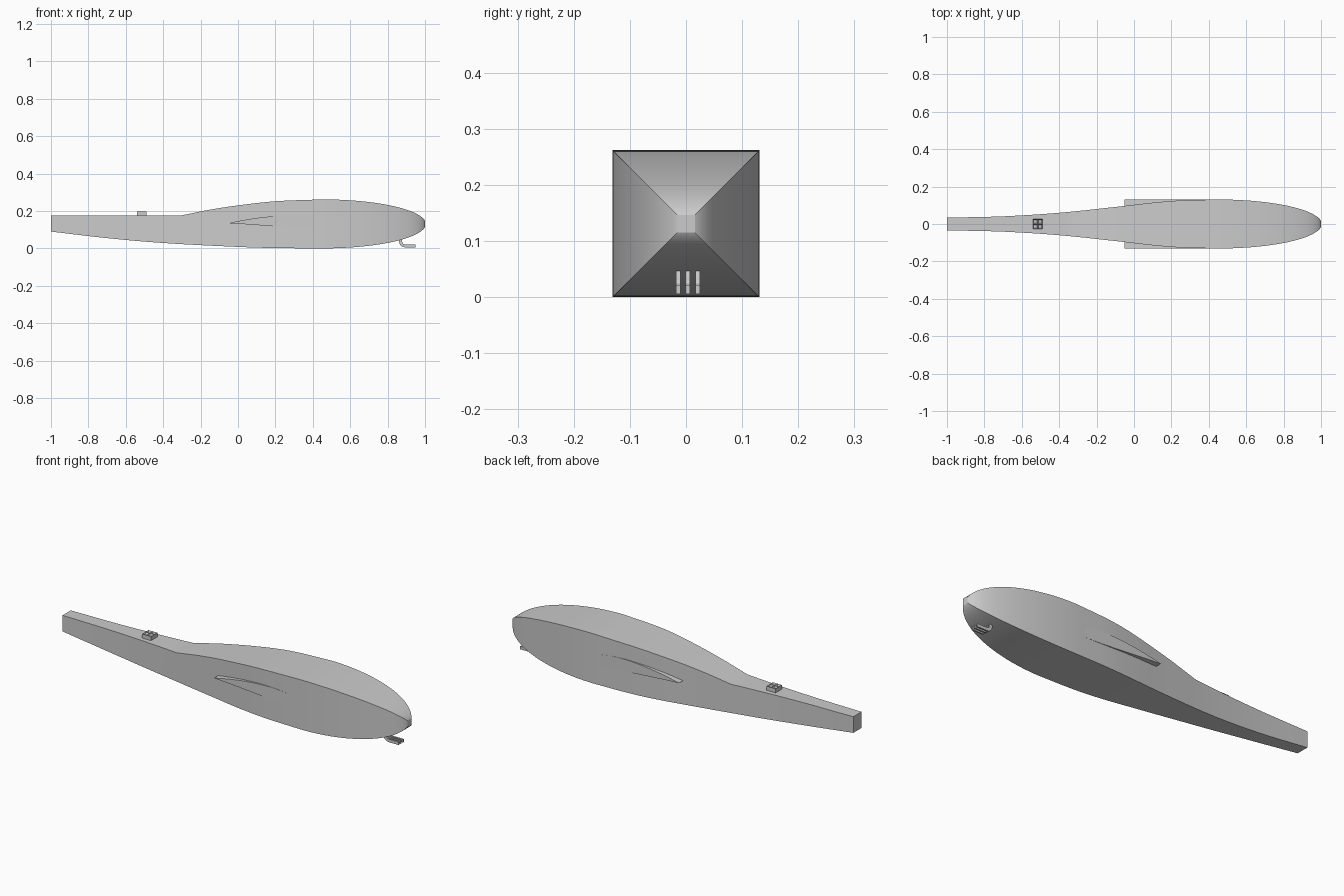
import bpy, bmesh, math
from mathutils import Vector

cube = bpy.data.objects.get("Cube")
if cube:
    bpy.data.objects.remove(cube, do_unlink=True)


def material(name, value):
    m = bpy.data.materials.new(name)
    m.use_nodes = True
    colour = (value, value, value, 1)
    m.diffuse_color = colour
    m.node_tree.nodes["Principled BSDF"].inputs["Base Color"].default_value = colour
    return m


GREY = material("plain grey", 0.6)


def finish(name, bm):
    bmesh.ops.recalc_face_normals(bm, faces=bm.faces)
    mesh = bpy.data.meshes.new(name)
    bm.to_mesh(mesh)
    bm.free()
    mesh.materials.append(GREY)
    ob = bpy.data.objects.new(name, mesh)
    bpy.context.collection.objects.link(ob)
    return ob


def curve_at(pts, x):
    """Smooth cubic through a few (x, value) points."""
    def slope(i):
        a, b = pts[max(i - 1, 0)], pts[min(i + 1, len(pts) - 1)]
        return (b[1] - a[1]) / (b[0] - a[0])
    i = 0
    while i < len(pts) - 2 and x > pts[i + 1][0]:
        i += 1
    (x0, v0), (x1, v1) = pts[i], pts[i + 1]
    h = x1 - x0
    t = (x - x0) / h
    return (v0 * (1 + 2 * t) * (1 - t) ** 2 + slope(i) * h * t * (1 - t) ** 2
            + v1 * t * t * (3 - 2 * t) + slope(i + 1) * h * t * t * (t - 1))


def prism(name, outline, y0, y1):
    """Extrude an x-z outline along y."""
    bm = bmesh.new()
    face = bm.faces.new([bm.verts.new((x, y0, z)) for x, z in outline])
    ext = bmesh.ops.extrude_face_region(bm, geom=[face])
    moved = [v for v in ext["geom"] if isinstance(v, bmesh.types.BMVert)]
    bmesh.ops.translate(bm, verts=moved, vec=(0, y1 - y0, 0))
    return finish(name, bm)


# Fuselage: square sections, elliptical nose, tapering boom
MID, HALF, WIDEST, KINK, DECK = 0.131, 0.131, 0.45, -0.31, 0.175
TOP = [(KINK, DECK), (-0.15, 0.207), (0, 0.23), (0.2, 0.252), (WIDEST, 0.262)]
BOTTOM = [(-1, 0.09), (-0.7, 0.055), (-0.4, 0.029), (0, 0.008), (0.2, 0.002), (WIDEST, 0)]
WIDTH = [(-1, 0.034), (-0.7, 0.041), (-0.4, 0.06), (-0.1, 0.091), (0.1, 0.114),
         (0.25, 0.126), (WIDEST, HALF)]


def section(x):
    if x > WIDEST:
        r = HALF * math.sqrt(max(0, 1 - ((x - WIDEST) / (1.004 - WIDEST)) ** 2))
        return r, MID - r, MID + r
    top = DECK if x <= KINK else curve_at(TOP, x)
    return curve_at(WIDTH, x), curve_at(BOTTOM, x), top


stations = [-1 + (KINK + 1) * i / 16 for i in range(16)]
stations += [KINK + (WIDEST - KINK) * i / 24 for i in range(24)]
stations += [WIDEST + (1 - WIDEST) * math.sin(math.pi / 2 * i / 32) for i in range(33)]
bm = bmesh.new()
rings = []
for x in stations:
    w, lo, hi = section(x)
    rings.append([bm.verts.new((x, y, z)) for y, z in ((-w, lo), (w, lo), (w, hi), (-w, hi))])
for a, b in zip(rings, rings[1:]):
    for k in range(4):
        bm.faces.new((a[k], a[(k + 1) % 4], b[(k + 1) % 4], b[k]))
bm.faces.new(rings[0])
bm.faces.new(rings[-1])
fuselage = finish("fuselage", bm)
fuselage.select_set(True)
bpy.context.view_layer.objects.active = fuselage
bpy.ops.object.shade_smooth_by_angle(angle=math.radians(25))

# Wing root: aerofoil passing straight through the fuselage
CHORD, LEAD, TAIL = 0.52, 0.47, 0.135


def foil(t, side):
    thick = 0.065 * (1.48 * math.sqrt(t) - 0.63 * t - 1.76 * t ** 2 + 1.42 * t ** 3 - 0.51 * t ** 4)
    camber = 0.05 * t * (1 - t)
    return LEAD - CHORD * t, TAIL - 0.005 * (1 - t) + camber + side * thick


steps = [(i / 20) ** 2 for i in range(21)]
outline = [foil(t, 1) for t in reversed(steps)] + [foil(t, -1) for t in steps[1:-1]]
prism("wing_root", outline, -0.13, 0.13)

# Three bent strips under the nose
path = [Vector((0.865, 0.052)), Vector((0.87, 0.034))]
path += [Vector((0.892 - 0.022 * math.cos(a), 0.034 - 0.02 * math.sin(a)))
         for a in (math.pi / 8 * k for k in range(1, 5))]
path.append(Vector((0.95, 0.014)))
left, right = [], []
for i, p in enumerate(path):
    d = (path[min(i + 1, len(path) - 1)] - path[max(i - 1, 0)]).normalized()
    n = Vector((-d.y, d.x)) * 0.008
    left.append(p + n)
    right.append(p - n)
for i, name in enumerate(("right", "middle", "left")):
    y = -0.014 + 0.0175 * i
    prism("nose_pin_" + name, left + right[::-1], y - 0.004, y + 0.004)

# Small block on the tail boom with four square sockets
bm = bmesh.new()
bmesh.ops.create_grid(bm, x_segments=2, y_segments=2, size=0.026)
base = list(bm.faces)
rim = [e for e in bm.edges if e.is_boundary]
skirt = bmesh.ops.extrude_edge_only(bm, edges=rim)
low = [v for v in skirt["geom"] if isinstance(v, bmesh.types.BMVert)]
bmesh.ops.translate(bm, verts=low, vec=(0, 0, -0.03))
bmesh.ops.inset_individual(bm, faces=base, thickness=0.007)
bmesh.ops.translate(bm, verts=list({v for f in base for v in f.verts}), vec=(0, 0, -0.01))
bmesh.ops.translate(bm, verts=bm.verts, vec=(-0.515, 0, 0.197))
finish("boom_block", bm)
